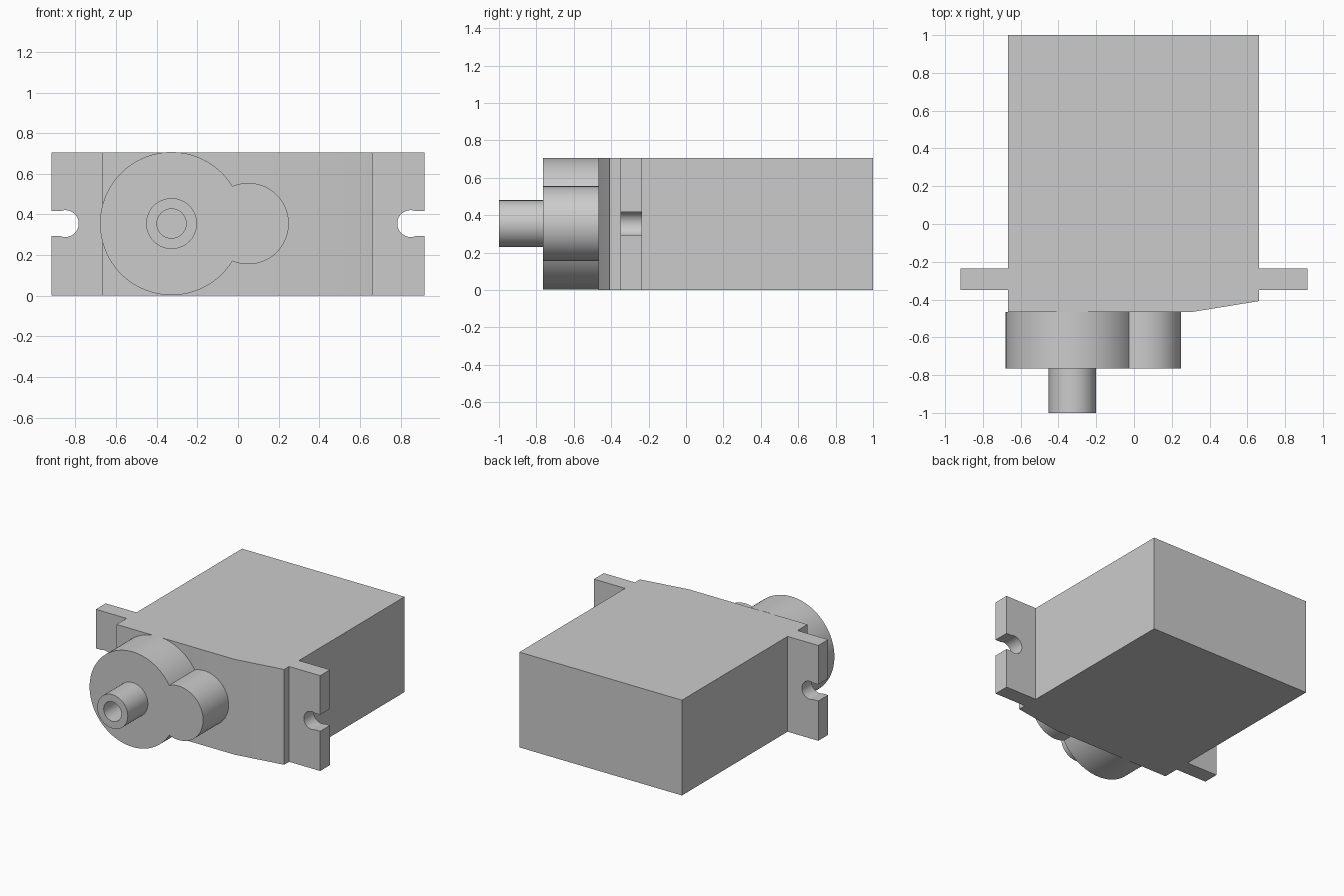
import bpy, bmesh
from math import sin, cos, pi, acos, asin
from mathutils import Vector

cube = bpy.data.objects.get("Cube")
if cube:
    bpy.data.objects.remove(cube, do_unlink=True)

grey = bpy.data.materials.new("plain_grey")
grey.use_nodes = True
colour = (0.6, 0.6, 0.6, 1)
grey.diffuse_color = colour
grey.node_tree.nodes["Principled BSDF"].inputs["Base Color"].default_value = colour

HEIGHT = 0.705
MID = 0.355          # height of the gear and slot centres
FRONT = -0.467       # front face of the case
GEAR_FRONT = -0.765  # front face of the gear housing


def finish(name, bm):
    """Turn a bmesh into a named, shaded object."""
    bmesh.ops.recalc_face_normals(bm, faces=bm.faces)
    mesh = bpy.data.meshes.new(name)
    bm.to_mesh(mesh)
    bm.free()
    mesh.materials.append(grey)
    obj = bpy.data.objects.new(name, mesh)
    bpy.context.collection.objects.link(obj)
    bpy.ops.object.select_all(action="DESELECT")
    obj.select_set(True)
    bpy.context.view_layer.objects.active = obj
    bpy.ops.object.shade_smooth_by_angle(angle=pi / 6)
    return obj


def extrude(name, outline, start, travel):
    """Extrude a closed outline; start maps its 2D points into space."""
    bm = bmesh.new()
    face = bm.faces.new([bm.verts.new(start(a, b)) for a, b in outline])
    moved = bmesh.ops.extrude_face_region(bm, geom=[face], use_keep_orig=True)
    verts = [v for v in moved["geom"] if isinstance(v, bmesh.types.BMVert)]
    bmesh.ops.translate(bm, verts=verts, vec=Vector(travel))
    return finish(name, bm)


def arc(cx, cz, r, a0, a1, steps):
    return [(cx + r * cos(a0 + (a1 - a0) * i / steps),
             cz + r * sin(a0 + (a1 - a0) * i / steps)) for i in range(steps + 1)]


# Main case, with the sloped front corner
case = [(-0.667, FRONT), (0.3, FRONT), (0.663, -0.408), (0.663, 1), (-0.667, 1)]
extrude("case", case, lambda x, y: (x, y, 0), (0, 0, HEIGHT))

# Mounting tabs with open keyhole slots
tip, hole_x, hole_r, slot = 0.918, 0.85, 0.066, 0.061
a = asin(slot / hole_r)
tab = [(0.663, 0), (tip, 0), (tip, MID - slot)]
tab += arc(hole_x, MID, hole_r, 2 * pi - a, a, 40)
tab += [(tip, MID + slot), (tip, HEIGHT), (0.663, HEIGHT)]
for side, name in ((1, "left_mounting_tab"), (-1, "right_mounting_tab")):
    extrude(name, tab, lambda x, z: (side * x, -0.35, z), (0, 0.115, 0))

# Gear housing: a large and a small circle joined in one outline
big_x, big_r, small_x, small_r = -0.327, 0.352, 0.05, 0.2
gap = small_x - big_x
big_a = acos((gap**2 + big_r**2 - small_r**2) / (2 * gap * big_r))
small_a = pi - acos((gap**2 + small_r**2 - big_r**2) / (2 * gap * small_r))
housing = arc(big_x, MID, big_r, big_a, 2 * pi - big_a, 72)
housing += arc(small_x, MID, small_r, -small_a, small_a, 48)[1:-1]
extrude("gear_housing", housing, lambda x, z: (x, GEAR_FRONT, z),
        (0, FRONT - GEAR_FRONT, 0))

# Hollow output shaft, turned from its wall section
bm = bmesh.new()
section = [(0.125, GEAR_FRONT), (0.125, -1), (0.072, -1), (0.072, GEAR_FRONT)]
ring = [bm.verts.new((big_x + r, y, MID)) for r, y in section]
edges = [bm.edges.new(pair) for pair in zip(ring, ring[1:] + ring[:1])]
bmesh.ops.spin(bm, geom=ring + edges, cent=(big_x, 0, MID), axis=(0, 1, 0),
               angle=2 * pi, steps=64, use_merge=True)
bmesh.ops.remove_doubles(bm, verts=bm.verts, dist=1e-5)
finish("output_shaft", bm)
